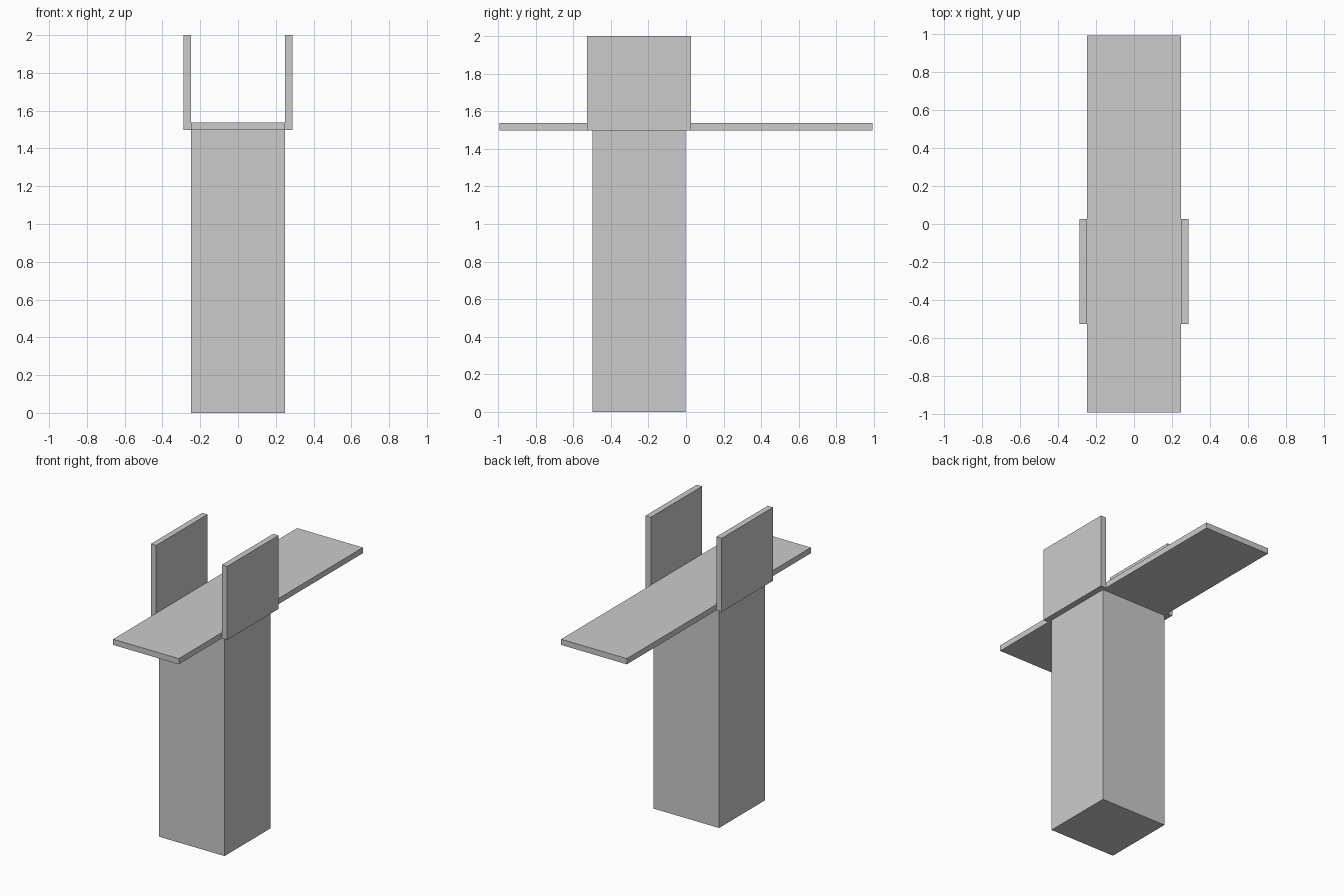
import bpy

if "Cube" in bpy.data.objects:
    bpy.data.objects.remove(bpy.data.objects["Cube"])


def box(name, x, y, z):
    """Add a box spanning the given (min, max) ranges."""
    bpy.ops.mesh.primitive_cube_add(
        size=1, location=[(a + b) / 2 for a, b in (x, y, z)])
    obj = bpy.context.object
    obj.name = name
    obj.scale = [b - a for a, b in (x, y, z)]
    bpy.ops.object.transform_apply(location=True, rotation=False, scale=True)
    return obj


HALF_W = 0.248   # half width of column and plank
PANEL_X = 0.288  # outer face of the side panels

# Tall square column, set toward the front
box("column", (-HALF_W, HALF_W), (-0.499, -0.003), (0, 1.498))

# Long thin plank lying on top
box("plank", (-HALF_W, HALF_W), (-0.993, 0.993), (1.498, 1.537))

# Upright panels on both sides, mirrored across x
panels = box("side_panels", (HALF_W, PANEL_X), (-0.528, 0.026), (1.498, 2.0))
mirror = panels.modifiers.new("Mirror", 'MIRROR')
mirror.use_axis[0] = True
mirror.use_mirror_merge = False
